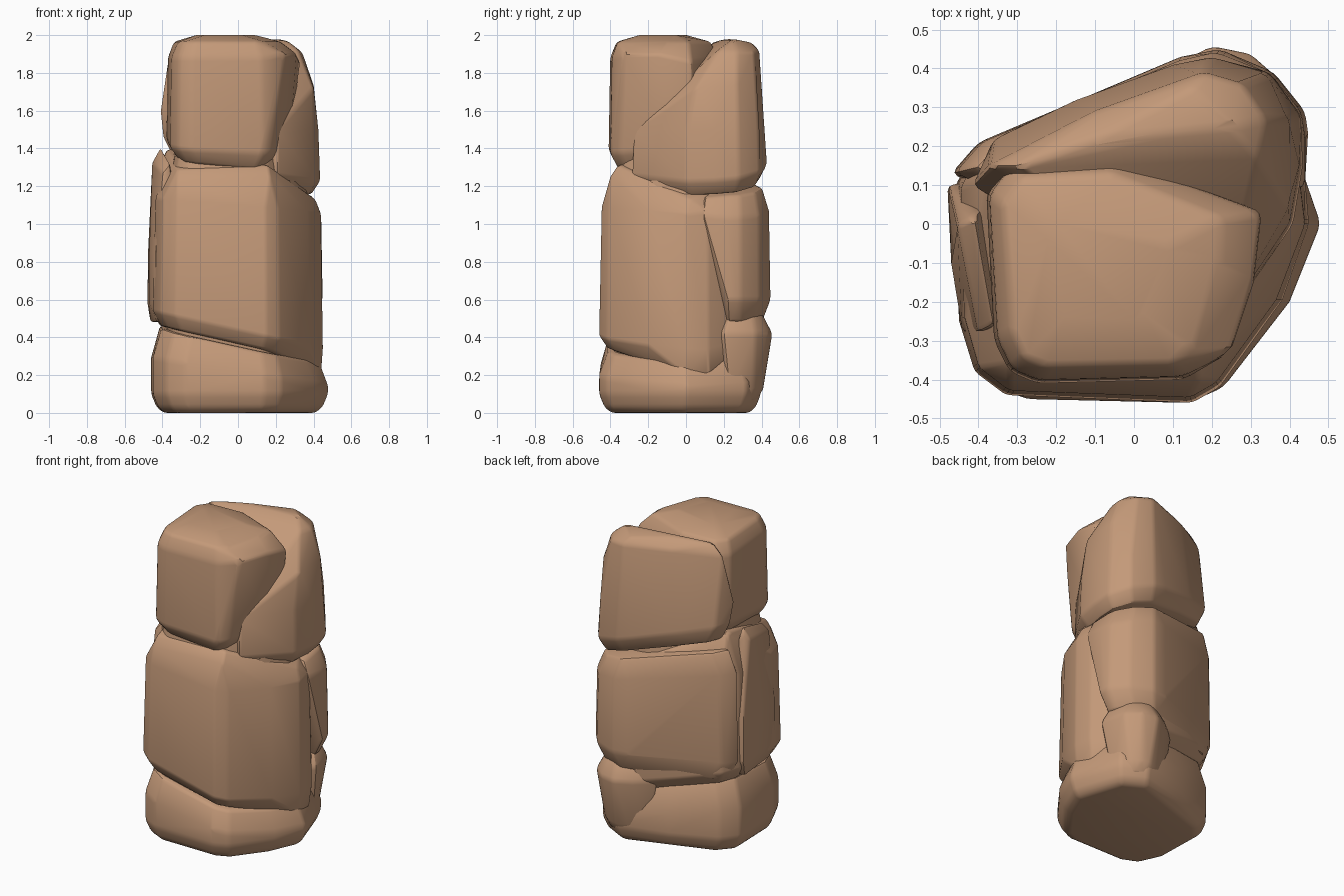
import bpy
import bmesh
from math import radians
from mathutils import Vector

default_cube = bpy.data.objects.get("Cube")
if default_cube:
    bpy.data.objects.remove(default_cube, do_unlink=True)

# One warm sandstone colour for every stone
sandstone = bpy.data.materials.new("warm_sandstone")
sandstone.use_nodes = True
colour = (0.55, 0.32, 0.19, 1)
sandstone.diffuse_color = colour
shader = sandstone.node_tree.nodes["Principled BSDF"]
shader.inputs["Base Color"].default_value = colour
shader.inputs["Roughness"].default_value = 0.9


def ring(outline, grow, height, slope_x=0, slope_y=0):
    """Footprint grown from its middle and laid on a tilted plane."""
    points = [Vector(p) for p in outline]
    middle = sum(points, Vector((0, 0))) / len(points)
    for p in points:
        q = p + (p - middle).normalized() * grow
        yield Vector((q.x, q.y, height + slope_x * q.x + slope_y * q.y))


def stone(name, outline, layers, extra=(), bevel=0.018):
    """Faceted boulder: the hull of stacked rings, with worn edges."""
    bm = bmesh.new()
    for layer in layers:
        for point in ring(outline, *layer):
            bm.verts.new(point)
    for point in extra:
        bm.verts.new(point)
    hull = bmesh.ops.convex_hull(bm, input=bm.verts[:])
    unused = {g for key in ("geom_interior", "geom_unused") for g in hull[key]
              if isinstance(g, bmesh.types.BMVert)}
    bmesh.ops.delete(bm, geom=list(unused), context='VERTS')
    bmesh.ops.dissolve_limit(bm, angle_limit=radians(4),
                             verts=bm.verts[:], edges=bm.edges[:])
    worn = [e for e in bm.edges if e.calc_face_angle(0) > radians(18)]
    bmesh.ops.bevel(bm, geom=worn, offset=bevel, segments=2, profile=0.5,
                    affect='EDGES', clamp_overlap=True)
    bmesh.ops.recalc_face_normals(bm, faces=bm.faces[:])
    mesh = bpy.data.meshes.new(name)
    bm.to_mesh(mesh)
    bm.free()
    mesh.materials.append(sandstone)
    obj = bpy.data.objects.new(name, mesh)
    bpy.context.collection.objects.link(obj)
    bpy.ops.object.select_all(action='DESELECT')
    obj.select_set(True)
    bpy.context.view_layer.objects.active = obj
    bpy.ops.object.shade_smooth_by_angle(angle=radians(30))
    return obj


# Base slab, its top tilted down towards the left side
stone("base_stone",
      [(-.45, -.25), (-.38, -.4), (-.28, -.45), (.14, -.46), (.23, -.42),
       (.4, -.2), (.48, 0), (.43, .15), (.37, .32), (.22, .4),
       (-.1, .32), (-.38, .2), (-.46, .1)],
      [(-.07, 0), (-.03, .03), (0, .1), (0, .22, -.16), (-.05, .37, -.22, .05)])

# Tall middle block
middle_outline = [
    (-.45, -.25), (-.41, -.38), (-.33, -.44), (.15, -.46), (.22, -.42),
    (.38, -.2), (.45, 0), (.44, .12), (.3, .32), (.1, .38),
    (-.15, .3), (-.4, .2), (-.46, .1)]
stone("middle_stone", middle_outline,
      [(-.05, .37, -.22), (0, .44, -.22), (0, .8), (-.015, 1.1, -.08),
       (-.08, 1.2, -.12)],
      extra=[(.17, -.4, 1.25), (-.32, -.4, 1.23), (.16, -.36, 1.31),
             (-.32, -.36, 1.29), (-.38, .12, 1.4), (.41, .02, 1.13),
             (.44, 0, 1.05), (.44, 0, .2), (.42, .12, .2)])

# Slab on the model's right side, its rear edge slanting forward
stone("side_slab",
      [(-.44, -.28), (-.47, -.1), (-.48, .1), (-.3, .12), (-.3, -.25)],
      [(-.04, .48), (0, .58), (0, .85)],
      extra=[(-.455, 0, 1.33), (-.4, -.28, 1.27), (-.41, .02, 1.41),
             (-.36, -.26, 1.32)])

# Rear face of the middle, split off by a slanting crack on the left side
stone("rear_middle_stone",
      [(.45, .22), (.44, .29), (.36, .39), (.22, .45), (.12, .43),
       (-.15, .32), (-.4, .21), (-.47, .13), (-.2, 0), (.3, .2)],
      [(-.06, .48), (0, .6), (-.01, 1.1, -.15), (-.06, 1.23, -.2)],
      extra=[(.44, .09, 1.05), (.44, .14, .88), (.4, .1, 1.14)])

# Small chip at the rear corner of the base
stone("corner_chip",
      [(-.02, .31), (.1, .41), (.2, .46), (.3, .44), (.38, .37),
       (.42, .2), (.3, .13)],
      [(-.09, .06), (-.05, .13), (-.04, .22), (0, .42), (-.06, .53)])

# Main top block, leaning out towards its upper left edge
stone("top_stone",
      [(-.36, -.3), (-.32, -.38), (-.25, -.41), (.13, -.4), (.18, -.35),
       (.27, -.08), (.27, .04), (-.05, .18), (-.32, .16), (-.38, .08)],
      [(-.06, 1.33, -.1, .1), (0, 1.42, -.05, .1), (-.01, 1.88), (-.05, 1.965),
       (-.2, 2)],
      extra=[(.33, .03, 1.86), (.31, -.15, 1.9), (.25, -.33, 1.9)])

# Rear top wedge, wide below, with its crest along the back
stone("rear_top_stone",
      [(.21, -.29), (.41, 0), (.435, .15), (.43, .28), (.35, .39),
       (.2, .43), (.1, .41), (-.15, .32), (-.36, .22), (-.4, .12)],
      [(-.05, 1.25, -.28, .08), (0, 1.34, -.28, .08), (-.01, 1.5)],
      extra=[(-.415, .1, 1.6), (.4, .05, 1.72), (.4, .27, 1.74),
             (.32, .17, 1.92), (.34, .27, 1.91), (.28, .36, 1.91),
             (.18, .39, 1.92), (-.1, .29, 1.92), (-.37, .15, 1.9),
             (-.3, .15, 1.97), (-.1, .22, 1.98), (.15, .35, 1.96),
             (.25, .25, 1.98)])

# Hidden core that forms the floor of the grooves
stone("inner_core", middle_outline,
      [(-.09, .08), (-.07, 1.1), (-.14, 1.4), (-.22, 1.8)])
